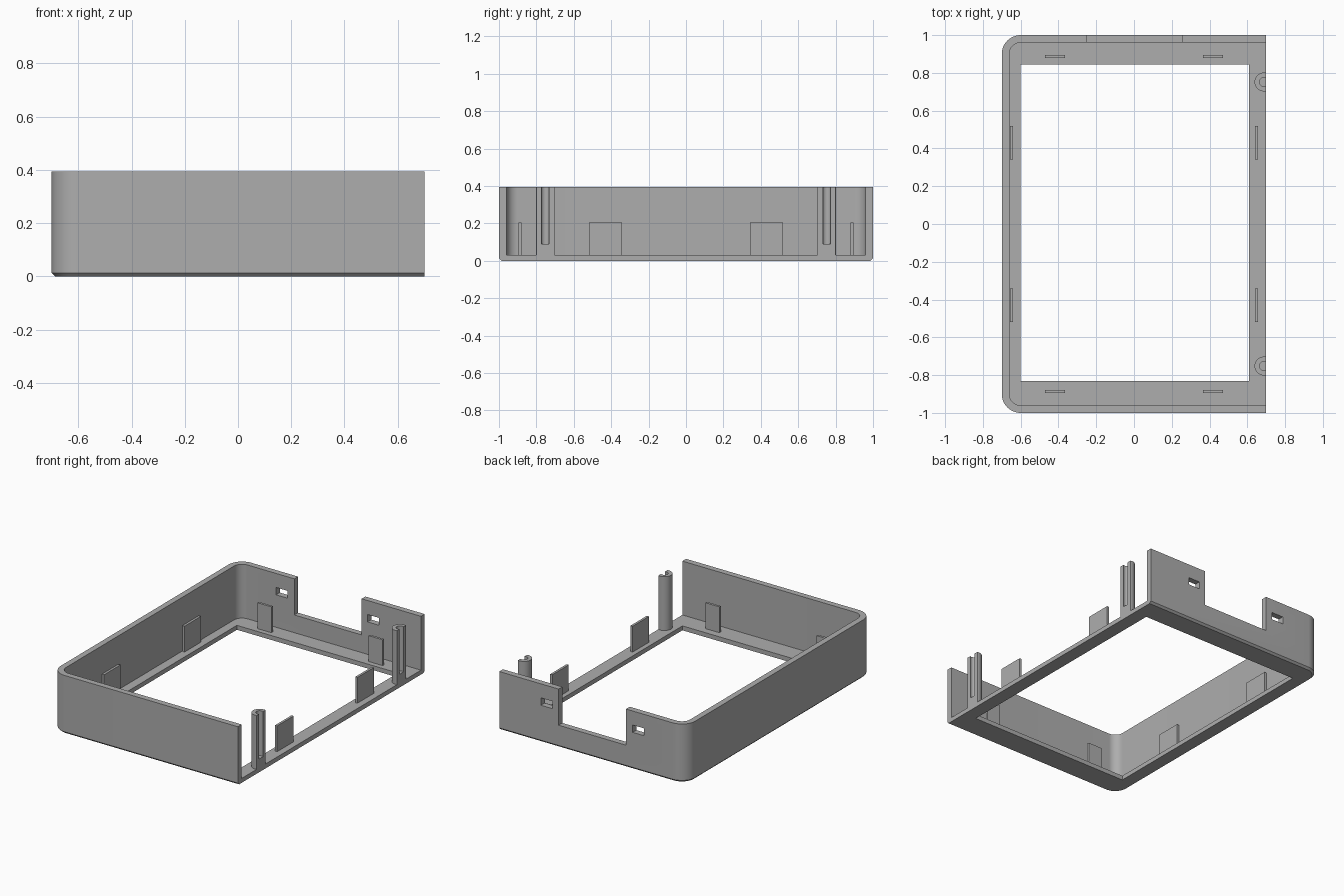
import bpy, bmesh
from math import sin, cos, pi

if "Cube" in bpy.data.objects:
    bpy.data.objects.remove(bpy.data.objects["Cube"])

TOP, FLOOR, END = 0.395, 0.03, 0.70

grey = bpy.data.materials.new("plain grey")
grey.use_nodes = True
grey.diffuse_color = (0.42, 0.42, 0.42, 1)
grey.node_tree.nodes["Principled BSDF"].inputs["Base Color"].default_value = (0.42, 0.42, 0.42, 1)


def loft(name, rings):
    """Closed solid through equal-length rings, each given as (outline, z)."""
    bm = bmesh.new()
    loops = [[bm.verts.new((x, y, z)) for x, y in pts] for pts, z in rings]
    n = len(loops[0])
    for low, high in zip(loops, loops[1:]):
        for i in range(n):
            j = (i + 1) % n
            bm.faces.new((low[i], low[j], high[j], high[i]))
    bm.faces.new(loops[0][::-1])
    bm.faces.new(loops[-1])
    bmesh.ops.recalc_face_normals(bm, faces=bm.faces)
    mesh = bpy.data.meshes.new(name)
    bm.to_mesh(mesh)
    bm.free()
    mesh.materials.append(grey)
    obj = bpy.data.objects.new(name, mesh)
    bpy.context.collection.objects.link(obj)
    return obj


def box(name, x0, x1, y0, y1, z0, z1):
    outline = [(x0, y0), (x1, y0), (x1, y1), (x0, y1)]
    return loft(name, [(outline, z0), (outline, z1)])


def tray_outline(inset, end):
    """Rectangle with two rounded corners on the -x side and a square +x end."""
    r, steps = 0.1 - inset, 12
    pts = [(end, 1 - inset)]
    for side, start in ((1, pi / 2), (-1, pi)):
        for i in range(steps + 1):
            a = start + pi / 2 * i / steps
            pts.append((-0.6 + r * cos(a), 0.9 * side + r * sin(a)))
    return pts + [(end, inset - 1)]


def cut(obj, cutter):
    mod = obj.modifiers.new("cut", "BOOLEAN")
    mod.operation, mod.solver, mod.object = "DIFFERENCE", "EXACT", cutter
    bpy.context.view_layer.objects.active = obj
    bpy.ops.object.modifier_apply(modifier=mod.name)
    bpy.data.objects.remove(cutter)


def smooth(obj):
    bpy.ops.object.select_all(action="DESELECT")
    obj.select_set(True)
    bpy.context.view_layer.objects.active = obj
    bpy.ops.object.shade_smooth_by_angle(angle=0.5)


# Open-ended frame with a chamfered bottom edge
frame = loft("frame", [(tray_outline(0.013, END), 0),
                       (tray_outline(0, END), 0.013),
                       (tray_outline(0, END), TOP)])
cavity = tray_outline(0.04, 0.8)
cut(frame, loft("cavity_cutter", [(cavity, FLOOR), (cavity, 0.5)]))
cut(frame, box("opening_cutter", -0.60, 0.608, -0.83, 0.845, -0.1, 0.2))
# Notch and two latch windows in the back wall
cut(frame, box("notch_cutter", -0.25, 0.255, 0.9, 1.1, 0.15, 0.5))
for x in (-0.387, 0.30):
    cut(frame, box("window_cutter", x, x + 0.087, 0.9, 1.1, 0.25, 0.30))
smooth(frame)

# Upright tabs on the floor rim
for side, end in ((-1, "front"), (1, "back")):
    for x, hand in ((-0.47, "right"), (0.365, "left")):
        y = 0.887 * side
        box(f"{end}_tab_{hand}", x, x + 0.105, y - 0.008, y + 0.008, FLOOR - 0.005, 0.205)
    for x, hand in ((-0.649, "right"), (0.648, "left")):
        y = 0.43 * side
        box(f"{hand}_tab_{end}", x - 0.008, x + 0.008, y - 0.088, y + 0.088, FLOOR - 0.005, 0.205)


# Screw posts, sliced flat at the open end with a bore down to a solid base
def circle(x, y, r, n=32):
    return [(x + r * cos(2 * pi * i / n), y + r * sin(2 * pi * i / n)) for i in range(n)]


for y, end in ((-0.752, "front"), (0.752, "back")):
    outer, bore = circle(0.688, y, 0.05), circle(0.688, y, 0.024)
    post = loft(f"{end}_screw_post", [(outer, FLOOR - 0.005), (outer, TOP)])
    cut(post, loft("bore_cutter", [(bore, 0.09), (bore, 0.5)]))
    cut(post, box("slice_cutter", END, 0.9, y - 0.2, y + 0.2, -0.1, 0.5))
    smooth(post)
